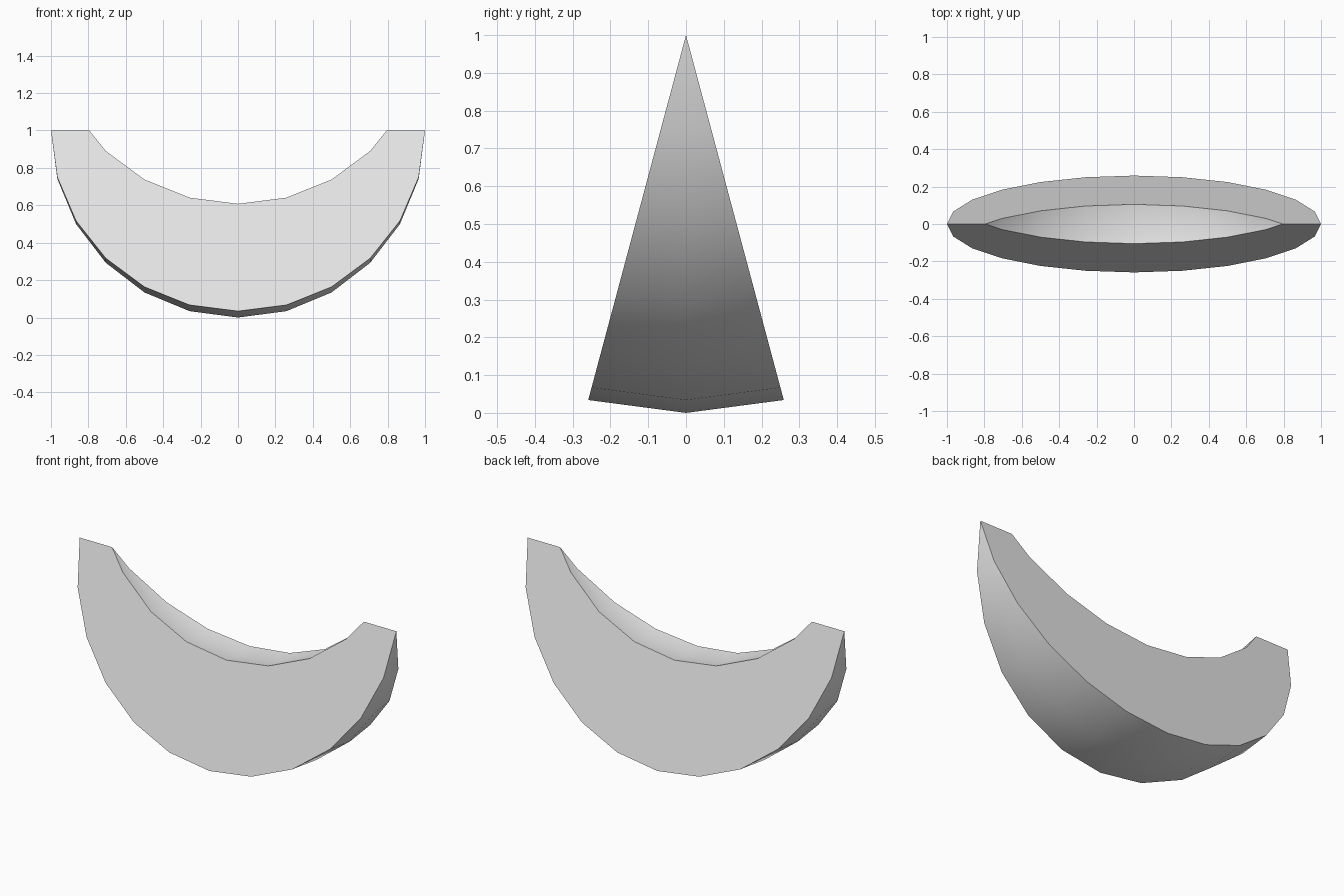
import bpy
import bmesh
from math import sin, cos, pi, radians

cube = bpy.data.objects.get("Cube")
if cube:
    bpy.data.objects.remove(cube, do_unlink=True)

HALF_ANGLE = radians(15)
SEGMENTS = 12
BITE = 0.594     # upward shift of the scooped inner arc
TIP = 0.795      # where the inner arc meets the wedge axis

# Arc profiles as (x, depth below the wedge axis)
angles = [pi * i / SEGMENTS for i in range(SEGMENTS + 1)]
outer = [(cos(a), sin(a)) for a in angles]
inner = [(TIP, 0)] + [(x, d - BITE) for x, d in outer if d > BITE] + [(-TIP, 0)]

bm = bmesh.new()


def sweep(profile, flip):
    """Turn a profile about the axis into three rows and skin them."""
    ends = [bm.verts.new((profile[i][0], 0, 1)) for i in (0, -1)]
    rows = []
    for turn in (-HALF_ANGLE, 0, HALF_ANGLE):
        middle = [bm.verts.new((x, d * sin(turn), 1 - d * cos(turn)))
                  for x, d in profile[1:-1]]
        rows.append([ends[0]] + middle + [ends[1]])
    for a, b in zip(rows, rows[1:]):
        for i in range(len(a) - 1):
            loop = list(dict.fromkeys([a[i], a[i + 1], b[i + 1], b[i]]))
            bm.faces.new(loop[::-1] if flip else loop)
    return rows


rind = sweep(outer, True)
scoop = sweep(inner, False)

# Flat cut sides
for side in (0, -1):
    bm.faces.new(rind[side] + scoop[side][::-1])
bmesh.ops.recalc_face_normals(bm, faces=bm.faces)

mesh = bpy.data.meshes.new("wedge_slice")
bm.to_mesh(mesh)
bm.free()

# Single plain colour
grey = bpy.data.materials.new("light_grey")
grey.use_nodes = True
color = (0.8, 0.8, 0.8, 1)
grey.diffuse_color = color
grey.node_tree.nodes["Principled BSDF"].inputs["Base Color"].default_value = color
mesh.materials.append(grey)

wedge = bpy.data.objects.new("wedge_slice", mesh)
bpy.context.collection.objects.link(wedge)
bpy.ops.object.select_all(action="DESELECT")
wedge.select_set(True)
bpy.context.view_layer.objects.active = wedge
bpy.ops.object.shade_smooth_by_angle(angle=radians(40))
